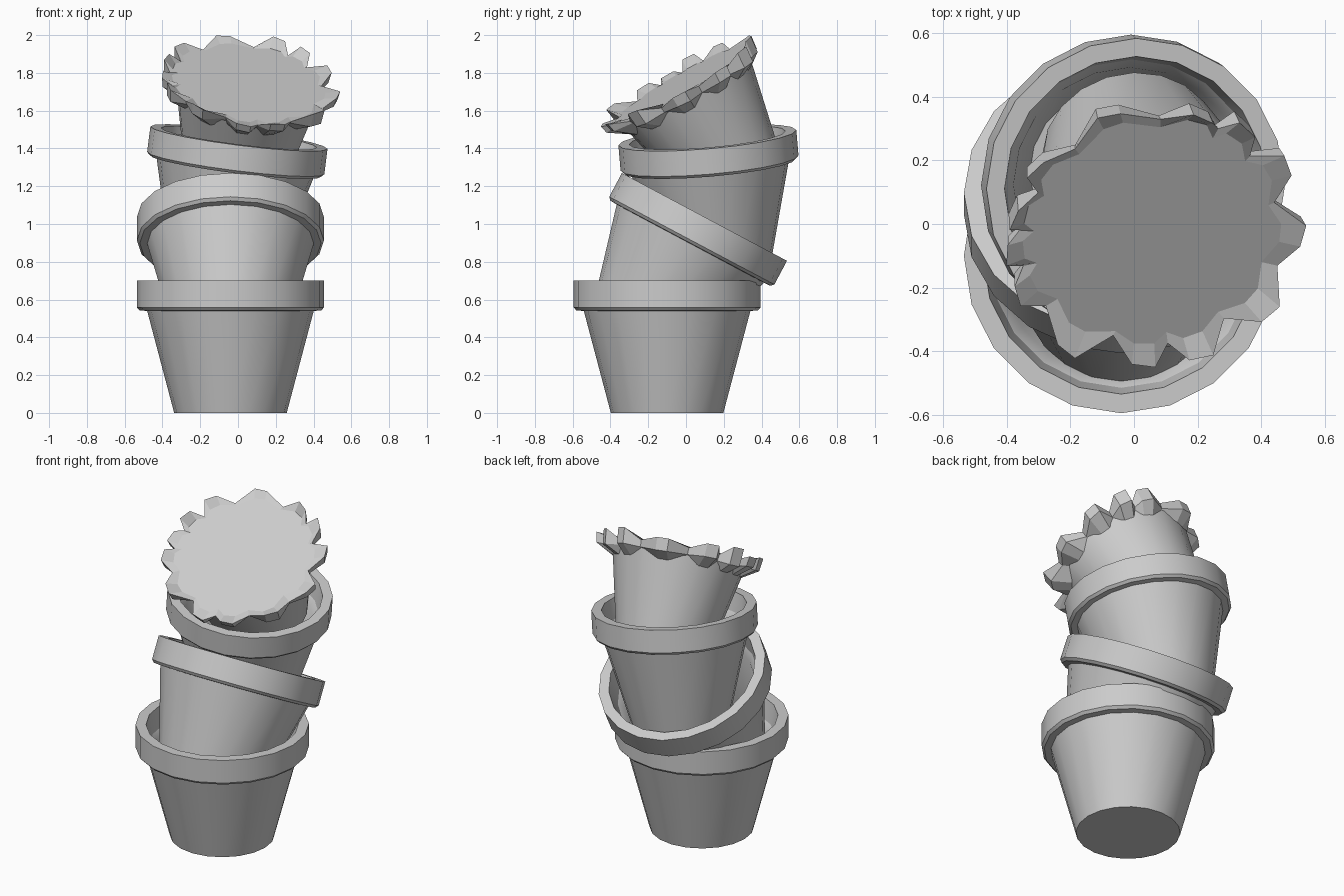
import bpy, bmesh, math
from mathutils import Vector, Matrix

if "Cube" in bpy.data.objects:
    bpy.data.objects.remove(bpy.data.objects["Cube"])

SIDES = 20


def finish(bm, name, origin, axis):
    """Turn a bmesh into an object whose local z follows the axis."""
    bmesh.ops.recalc_face_normals(bm, faces=bm.faces)
    me = bpy.data.meshes.new(name)
    bm.to_mesh(me)
    bm.free()
    ob = bpy.data.objects.new(name, me)
    bpy.context.collection.objects.link(ob)
    rot = Vector((0, 0, 1)).rotation_difference(Vector(axis).normalized())
    ob.matrix_world = Matrix.Translation(origin) @ rot.to_matrix().to_4x4()
    bpy.ops.object.select_all(action='DESELECT')
    ob.select_set(True)
    bpy.context.view_layer.objects.active = ob
    bpy.ops.object.shade_smooth_by_angle(angle=math.radians(25))
    return ob


def bridge(bm, a, b):
    n = len(a)
    for i in range(n):
        j = (i + 1) % n
        bm.faces.new((a[i], a[j], b[j], b[i]))


def circle(bm, r, z):
    return [bm.verts.new((r * math.cos(2 * math.pi * i / SIDES),
                          r * math.sin(2 * math.pi * i / SIDES), z))
            for i in range(SIDES)]


# Whole pot profile (radius, height), from the base over the rim to the inside floor
PROFILE = [(0.298, -0.70), (0.441, -0.16), (0.48, -0.158), (0.495, -0.142),
           (0.495, 0), (0.435, 0), (0.415, -0.12), (0.385, -0.16), (0.27, -0.64)]


def pot(name, top, axis, scale=1.0):
    bm = bmesh.new()
    rings = [circle(bm, r * scale, z * scale) for r, z in PROFILE]
    for a, b in zip(rings, rings[1:]):
        bridge(bm, a, b)
    bm.faces.new(rings[0])
    bm.faces.new(rings[-1])
    return finish(bm, name, top, axis)


pot("bottom_pot", (-0.04, -0.10, 0.70), (0, 0, 1))
pot("second_pot", (-0.04, 0.0975, 1.0375), (0, 0.47, 0.884))
pot("third_pot", (0.005, 0.113, 1.457), (0.125, -0.085, 0.985), 0.955)

# Broken top pot: plain tapered body
TOP, AXIS = (0.055, -0.015, 1.735), (0.13, -0.497, 0.857)
bm = bmesh.new()
low, high = circle(bm, 0.28, -0.50), circle(bm, 0.387, -0.02)
bridge(bm, low, high)
bm.faces.new(low)
finish(bm, "broken_pot_body", TOP, AXIS)

# Jagged remains of the rim: (angle, outer radius); large radius = tooth
TEETH = [(-4, .475), (-20, .43), (-38, .475), (-54, .41), (-70, .475), (-81, .42),
         (-92, .475), (-106, .395), (-124, .475), (-141, .42), (-155, .465),
         (-164, .42), (-173, .46), (-182, .42), (-191, .45), (-202, .395),
         (-214, .455), (-230, .395), (-251, .455), (-272, .40), (-289, .445),
         (-299, .41), (-308, .465), (-320, .395), (-332, .475), (-348, .395)]
bm = bmesh.new()
inner, outer, under, root = [], [], [], []
for k, (ang, r) in enumerate(TEETH):
    tooth = r > 0.435
    # a tooth gets a blunt two-point end, a notch gets one point
    for d in ((5, -4) if tooth else (0,)):
        a = math.radians(ang + d)
        c, s = math.cos(a), math.sin(a)
        rin = 0.41 if tooth else 0.375
        up = 0.045 + 0.015 * (k % 3 - 1) if tooth else 0.005
        down = -0.03 - 0.02 * (k % 4) / 3 if tooth else -0.035
        down += 0.03 * max(0, -s)
        r2 = r + (0.012 if d > 0 else 0)
        inner.append(bm.verts.new((rin * c, rin * s, 0.012)))
        outer.append(bm.verts.new((r2 * c, r2 * s, up)))
        under.append(bm.verts.new(((r2 - .01) * c, (r2 - .01) * s, down)))
        root.append(bm.verts.new((0.372 * c, 0.372 * s, -0.085 if tooth else -0.04)))
bridge(bm, inner, outer)
bridge(bm, outer, under)
bridge(bm, under, root)
bm.faces.new(inner)
ob = finish(bm, "broken_pot_rim", TOP, AXIS)
for p in ob.data.polygons:
    p.use_smooth = False
